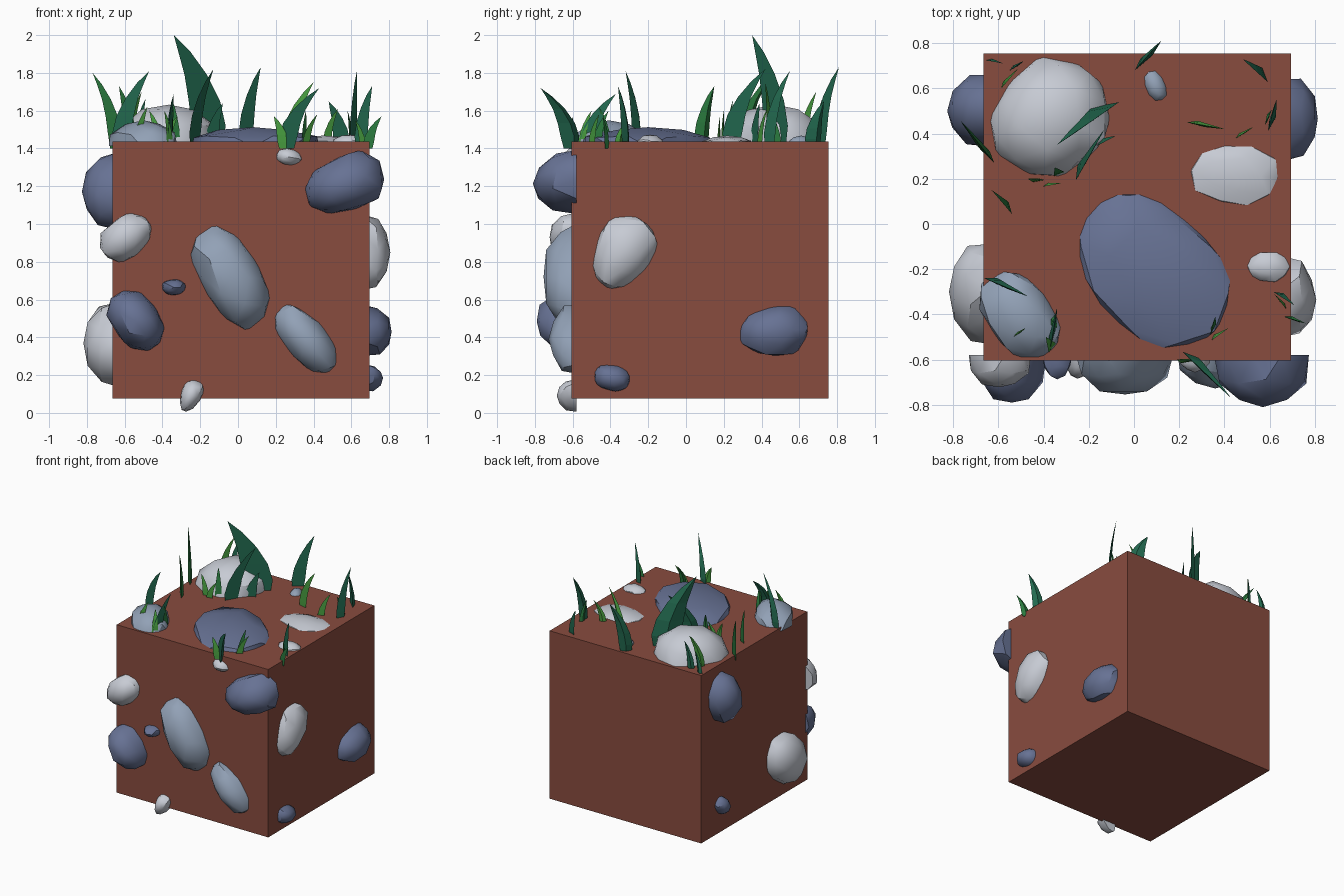
import bpy, bmesh, math, random
from mathutils import Vector

if "Cube" in bpy.data.objects:
    bpy.data.objects.remove(bpy.data.objects["Cube"])

random.seed(7)


def material(name, rgb):
    lin = [((c / 255 + 0.055) / 1.055) ** 2.4 for c in rgb]
    m = bpy.data.materials.new(name)
    m.diffuse_color = (*lin, 1)
    m.use_nodes = True
    m.node_tree.nodes["Principled BSDF"].inputs["Base Color"].default_value = m.diffuse_color
    return m


MATS = {
    "earth": material("brown_earth", (137, 76, 63)),
    "pale": material("pale_stone", (199, 203, 212)),
    "grey": material("blue_grey_stone", (146, 161, 182)),
    "slate": material("slate_stone", (103, 114, 148)),
    "teal": material("deep_green", (34, 105, 79)),
    "mid": material("mid_green", (42, 122, 62)),
    "bright": material("bright_green", (72, 158, 64)),
}


def finish(bm, name, mat, smooth=None):
    bmesh.ops.recalc_face_normals(bm, faces=bm.faces)
    me = bpy.data.meshes.new(name)
    bm.to_mesh(me)
    bm.free()
    ob = bpy.data.objects.new(name, me)
    bpy.context.collection.objects.link(ob)
    me.materials.append(MATS[mat])
    if smooth:
        bpy.ops.object.select_all(action='DESELECT')
        ob.select_set(True)
        bpy.context.view_layer.objects.active = ob
        bpy.ops.object.shade_smooth_by_angle(angle=math.radians(smooth))


# Earth cube
X0, X1, Y0, Y1, Z0, Z1 = -0.665, 0.695, -0.605, 0.755, 0.075, 1.437
bm = bmesh.new()
bmesh.ops.create_cube(bm, size=1)
for v in bm.verts:
    v.co = (X1 if v.co.x > 0 else X0, Y1 if v.co.y > 0 else Y0, Z1 if v.co.z > 0 else Z0)
finish(bm, "earth_block", "earth")

# Face frames: (u, v, height above face) -> world
FRAMES = {
    "front": lambda u, v, h: (u, Y0 - h, v),
    "left": lambda u, v, h: (X0 - h, u, v),
    "right": lambda u, v, h: (X1 + h, u, v),
    "top": lambda u, v, h: (u, v, Z1 + h),
}


def rock(side, mat, u, v, a, b, ang, height, taper=0.0):
    """Domed, flat-backed stone; a/b are half lengths, ang the tilt of the long axis."""
    bm = bmesh.new()
    bmesh.ops.create_icosphere(bm, subdivisions=2, radius=1)
    ca, sa = math.cos(math.radians(ang)), math.sin(math.radians(ang))
    for vert in bm.verts:
        p = vert.co
        k = sum(abs(c) ** 2.4 for c in p) ** (-1 / 2.4) * random.uniform(0.93, 1.05)
        x, y = p.x * k * a, p.y * k * b * (1 + taper * p.x)
        h = max(p.z * min(k, 1.02), 0) * (height + 0.025) - 0.025
        vert.co = FRAMES[side](u + x * ca - y * sa, v + x * sa + y * ca, h)
    finish(bm, f"{side}_{mat}_stone", mat, 32)


# Stones on the front
rock("front", "grey", -0.04, 0.72, 0.30, 0.165, -62, 0.16)
rock("front", "grey", 0.36, 0.39, 0.22, 0.11, -48, 0.12)
rock("front", "slate", 0.57, 1.215, 0.22, 0.15, 20, 0.21, 0.1)
rock("front", "pale", -0.595, 0.93, 0.155, 0.11, 35, 0.125)
rock("front", "slate", -0.54, 0.485, 0.18, 0.125, -55, 0.2)
rock("front", "slate", -0.34, 0.665, 0.066, 0.043, 0, 0.08)
rock("front", "pale", -0.25, 0.09, 0.09, 0.055, 65, 0.08, 0.3)
rock("front", "pale", 0.27, 1.355, 0.07, 0.045, -10, 0.05)
# Stones on the left
rock("left", "slate", 0.5, 1.17, 0.2, 0.165, 75, 0.165)
rock("left", "pale", -0.3, 0.37, 0.25, 0.19, 40, 0.155)
rock("left", "slate", 0.5, 0.29, 0.09, 0.065, 40, 0.07)
# Stones on the right
rock("right", "pale", -0.335, 0.85, 0.21, 0.155, 58, 0.11, 0.25)
rock("right", "slate", 0.465, 0.43, 0.185, 0.135, 5, 0.125, 0.15)
rock("right", "slate", -0.39, 0.185, 0.1, 0.07, -12, 0.075)
# Stones on top
rock("top", "pale", -0.365, 0.47, 0.28, 0.25, 50, 0.2)
rock("top", "grey", -0.5, -0.41, 0.22, 0.145, -52, 0.11)
rock("top", "slate", 0.08, -0.2, 0.40, 0.285, -45, 0.075)
rock("top", "pale", 0.45, 0.22, 0.21, 0.145, -5, 0.03)
rock("top", "pale", 0.595, -0.19, 0.098, 0.07, 0, 0.04)
rock("top", "grey", 0.095, 0.61, 0.075, 0.048, -65, 0.03)


def blade(mat, bx, by, tx, ty, tz, width, ang):
    """Curved grass blade with a triangular section that narrows to a point."""
    bm = bmesh.new()
    side = Vector((math.cos(math.radians(ang)), math.sin(math.radians(ang)), 0))
    back = Vector((-side.y, side.x, 0))
    base, tip = Vector((bx, by, 1.40)), Vector((tx, ty, tz))
    lean = tip - base
    rings = []
    for t, w in ((0, 0.75), (0.2, 1.0), (0.42, 0.92), (0.65, 0.66), (0.85, 0.36)):
        c = base + Vector((lean.x * t ** 2.2, lean.y * t ** 2.2, lean.z * t))
        r = width * w / 2
        rings.append([bm.verts.new(c + d) for d in (side * r, -side * r, back * r * 0.45)])
    end = bm.verts.new(tip)
    for i in range(3):
        j = (i + 1) % 3
        for lo, hi in zip(rings, rings[1:]):
            bm.faces.new((lo[i], lo[j], hi[j], hi[i]))
        bm.faces.new((rings[-1][i], rings[-1][j], end))
    bm.faces.new(rings[0])
    finish(bm, f"{mat}_grass_blade", mat)


# Grass: base x, base y, tip x, tip y, tip z, width, facing angle
TEAL = [
    (-.15, .48, -.34, .35, 2.0, .22, 35), (-.23, .24, -.13, .42, 1.82, .12, 60),
    (-.62, -.26, -.47, -.32, 1.81, .11, -25), (-.36, -.52, -.34, -.37, 1.69, .09, 75),
    (.04, .71, .12, .81, 1.83, .10, 40), (.26, -.61, .43, -.77, 1.72, .14, -45),
    (.61, .44, .63, .55, 1.81, .07, 60), (.65, -.32, .71, -.36, 1.73, .08, -30),
    (.55, .67, .48, .73, 1.65, .12, -45), (-.53, .69, -.49, .72, 1.66, .05, 30),
    (-.63, .72, -.58, .71, 1.6, .05, -10), (-.14, .36, -.08, .39, 1.64, .08, 30),
]
MID = [
    (-.65, .30, -.77, .46, 1.8, .10, -45), (-.57, .08, -.63, .15, 1.73, .10, -50),
    (.69, -.42, .76, -.44, 1.57, .06, -20), (.35, -.47, .36, -.41, 1.6, .05, 60),
    (.60, .48, .58, .44, 1.6, .05, 70), (-.36, -.42, -.34, -.46, 1.62, .05, 60),
    (-.33, .22, -.35, .25, 1.66, .05, 20),
]
BRIGHT = [
    (.27, .44, .40, .42, 1.75, .08, -15), (.47, .39, .53, .43, 1.61, .05, 30),
    (-.57, .62, -.51, .69, 1.7, .06, 50), (-.42, .19, -.47, .20, 1.6, .05, 10),
    (-.38, .17, -.32, .18, 1.57, .05, 10), (-.53, -.50, -.48, -.46, 1.62, .05, 30),
    (-.36, -.55, -.39, -.50, 1.6, .05, 50), (.24, -.61, .19, -.60, 1.57, .06, 10),
    (.36, -.50, .42, -.46, 1.58, .05, 40), (.66, -.36, .62, -.31, 1.55, .05, -50),
]
for mat, rows in (("teal", TEAL), ("mid", MID), ("bright", BRIGHT)):
    for row in rows:
        blade(mat, *row)
